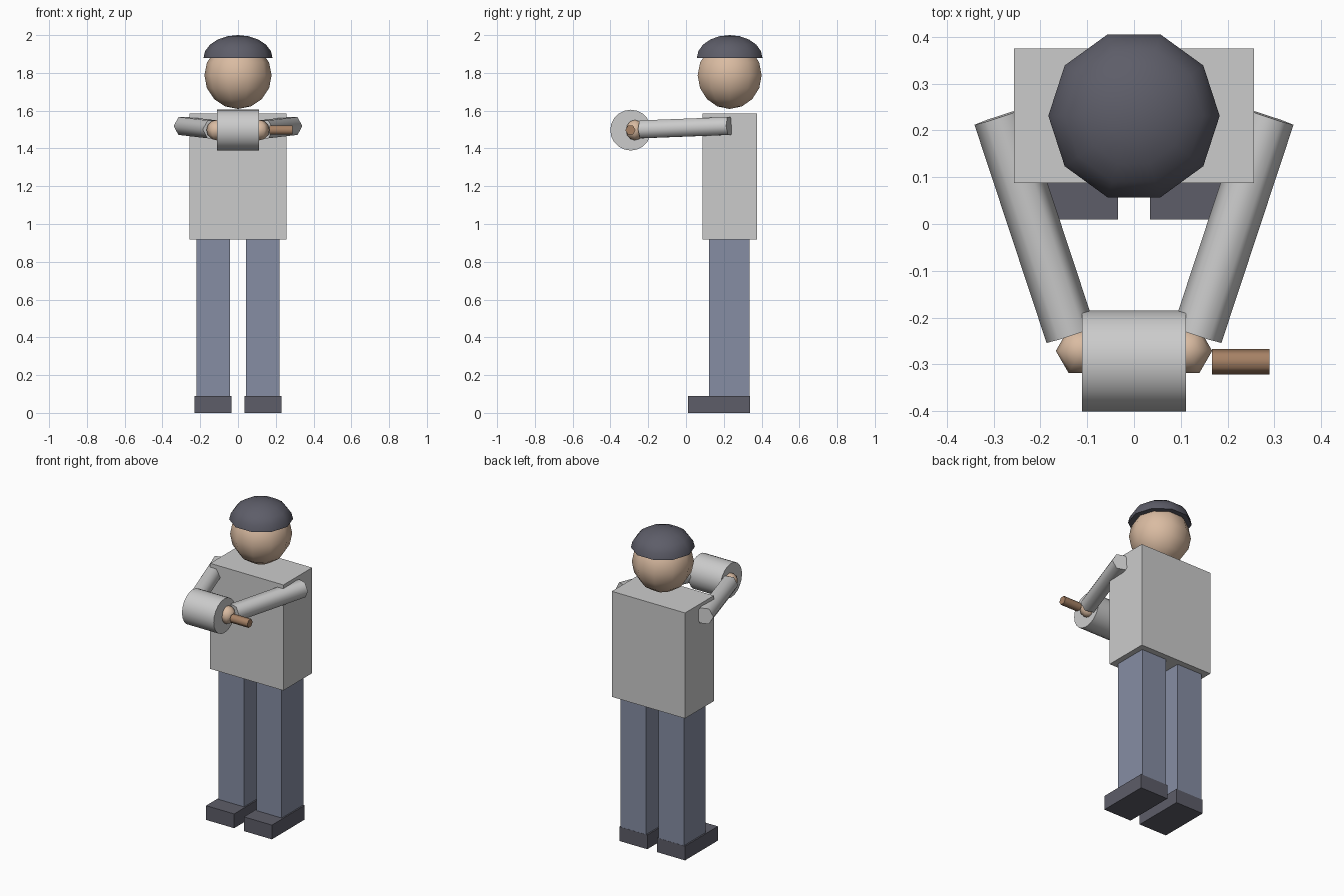
import bpy, bmesh, math
from mathutils import Vector, Matrix

if "Cube" in bpy.data.objects:
    bpy.data.objects.remove(bpy.data.objects["Cube"])

BODY_Y = 0.231


def material(name, rgb):
    m = bpy.data.materials.new(name)
    m.diffuse_color = (*rgb, 1)
    m.use_nodes = True
    m.node_tree.nodes["Principled BSDF"].inputs["Base Color"].default_value = m.diffuse_color
    return m


SKIN = material("skin", (0.70, 0.50, 0.36))
DARK = material("dark_cloth", (0.11, 0.11, 0.14))
BLUE = material("trousers", (0.24, 0.27, 0.37))
WOOD = material("wood", (0.38, 0.22, 0.13))


def finish(bm, name, mat=None, smooth=None):
    me = bpy.data.meshes.new(name)
    bmesh.ops.recalc_face_normals(bm, faces=bm.faces)
    bm.to_mesh(me)
    bm.free()
    ob = bpy.data.objects.new(name, me)
    bpy.context.collection.objects.link(ob)
    if mat:
        me.materials.append(mat)
    if smooth:
        bpy.ops.object.select_all(action='DESELECT')
        ob.select_set(True)
        bpy.context.view_layer.objects.active = ob
        bpy.ops.object.shade_smooth_by_angle(angle=math.radians(smooth))
    return ob


def box(name, lo, hi, mat=None):
    lo, hi = Vector(lo), Vector(hi)
    bm = bmesh.new()
    bmesh.ops.create_cube(bm, size=1, matrix=Matrix.Translation((lo + hi) / 2)
                          @ Matrix.Diagonal((*(hi - lo), 1)))
    return finish(bm, name, mat)


def rod(name, a, b, r, sides, mat=None):
    # Cylinder from a to b, with one corner lying in the horizontal plane
    a, b = Vector(a), Vector(b)
    z = (b - a).normalized()
    x = z.cross(Vector((0, 0, 1))).normalized()
    rot = Matrix((x, z.cross(x), z)).transposed().to_4x4()
    bm = bmesh.new()
    bmesh.ops.create_cone(bm, cap_ends=True, segments=sides, radius1=r, radius2=r,
                          depth=(b - a).length)
    # Put the first corner on local x
    v = bm.verts[:][0].co
    bm.transform(Matrix.Rotation(-math.atan2(v.y, v.x), 4, 'Z'))
    bm.transform(Matrix.Translation((a + b) / 2) @ rot)
    return finish(bm, name, mat, 65)


def ball(name, centre, r, sides, rings, mat, height=None, half=False):
    # Lathe of an arc; half gives a closed dome
    h = height or r
    end = math.pi / 2 if half else math.pi
    bm = bmesh.new()
    prev = None
    c = Vector(centre)
    top = bm.verts.new(c + Vector((0, 0, h)))
    last = rings if half else rings - 1
    for i in range(1, last + 1):
        t = end * i / rings
        ring = [bm.verts.new(c + Vector((r * math.sin(t) * math.cos(k * math.tau / sides),
                                         r * math.sin(t) * math.sin(k * math.tau / sides),
                                         h * math.cos(t)))) for k in range(sides)]
        for k in range(sides):
            n = (k + 1) % sides
            if prev:
                bm.faces.new((prev[k], ring[k], ring[n], prev[n]))
            else:
                bm.faces.new((top, ring[k], ring[n]))
        prev = ring
    if half:
        bm.faces.new(prev[::-1])
    else:
        bottom = bm.verts.new(c - Vector((0, 0, h)))
        for k in range(sides):
            bm.faces.new((prev[k], bottom, prev[(k + 1) % sides]))
    return finish(bm, name, mat, 65)


# Torso, head and cap
box("torso", (-0.256, 0.088, 0.918), (0.256, 0.375, 1.585))
ball("head", (0, BODY_Y, 1.787), 0.178, 10, 8, SKIN)
ball("cap", (0, BODY_Y, 1.878), 0.183, 10, 5, DARK, height=0.122, half=True)

# Limbs on both sides
for side, s in (("left", -1), ("right", 1)):
    lx, hx = sorted((s * 0.043, s * 0.221))
    box(side + "_leg", (lx, 0.121, 0.045), (hx, 0.337, 0.918), BLUE)
    lx, hx = sorted((s * 0.034, s * 0.23))
    box(side + "_shoe", (lx, 0.010, 0), (hx, 0.338, 0.09), DARK)
    rod(side + "_arm", (s * 0.289, 0.229, 1.519), (s * 0.135, -0.237, 1.501), 0.0545, 6)
    ball(side + "_hand", (s * 0.113, -0.271, 1.497), 0.054, 6, 6, SKIN)

# Held drum with its handle
rod("drum", (-0.111, -0.293, 1.497), (0.111, -0.293, 1.497), 0.108, 20)
rod("handle", (0.167, -0.294, 1.497), (0.289, -0.294, 1.497), 0.027, 6, WOOD)
